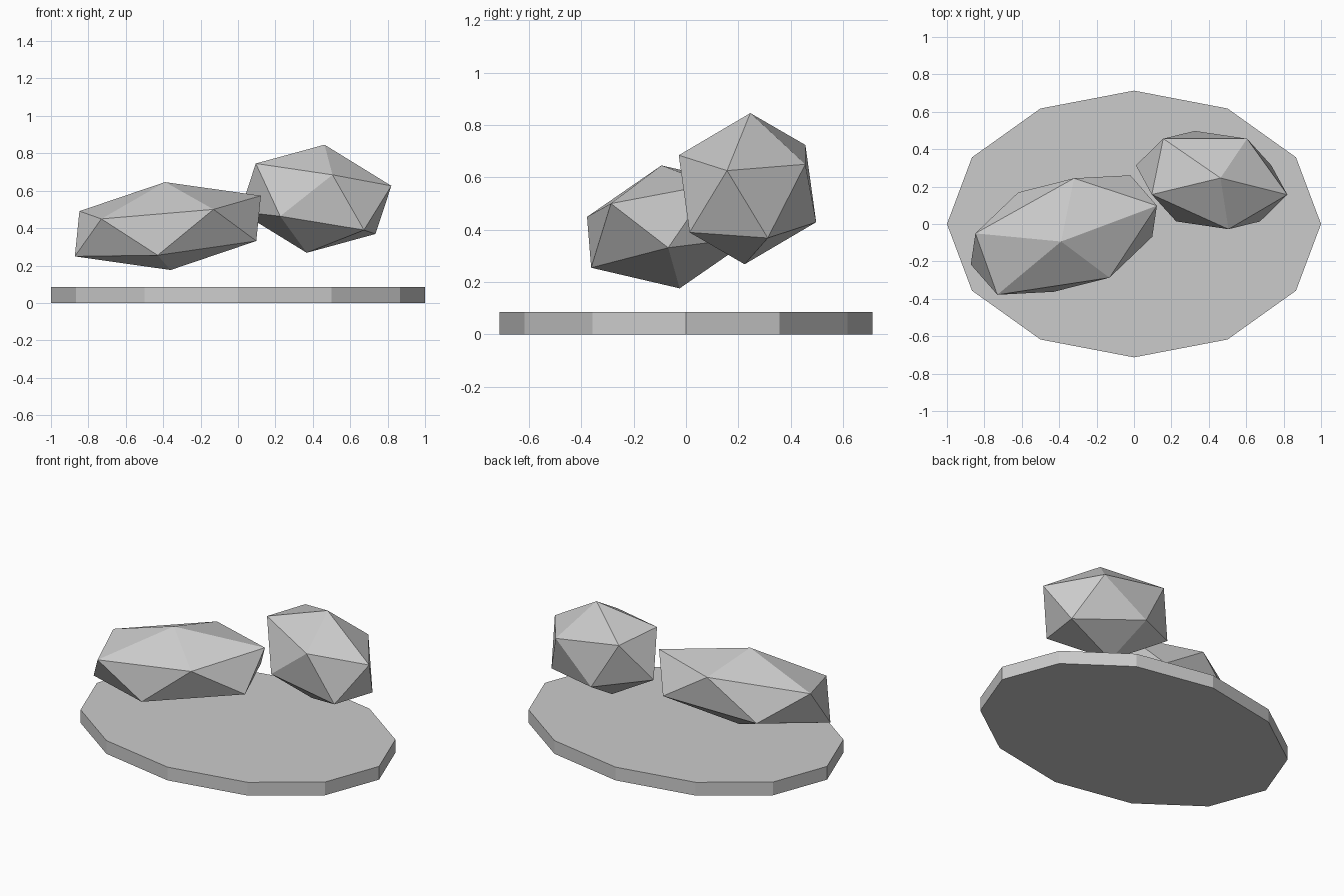
import bpy
from math import radians

cube = bpy.data.objects.get("Cube")
if cube:
    bpy.data.objects.remove(cube, do_unlink=True)

# One plain stone colour
stone = bpy.data.materials.new("stone_grey")
stone.use_nodes = True
colour = (0.6, 0.6, 0.6, 1)
stone.diffuse_color = colour
stone.node_tree.nodes["Principled BSDF"].inputs["Base Color"].default_value = colour


def finish(name, scale):
    obj = bpy.context.object
    obj.name = name
    obj.scale = scale
    obj.data.materials.append(stone)
    bpy.ops.object.shade_flat()


def rock(name, centre, scale, turn):
    bpy.ops.mesh.primitive_ico_sphere_add(
        subdivisions=1, radius=1, location=centre,
        rotation=[radians(a) for a in turn])
    finish(name, scale)


# Flat twelve-sided oval base
thickness = 0.085
bpy.ops.mesh.primitive_cylinder_add(
    vertices=12, radius=1, depth=thickness, location=(0, 0, thickness / 2))
finish("base_slab", (1, 0.713, 1))

# Two faceted rocks floating above the base
rock("long_rock", (-0.375, -0.059, 0.411), (0.599, 0.334, 0.238), (6.8, -6.1, 18.9))
rock("round_rock", (0.415, 0.235, 0.557), (0.444, 0.291, 0.293), (-4.05, 8.7, -12.2))
